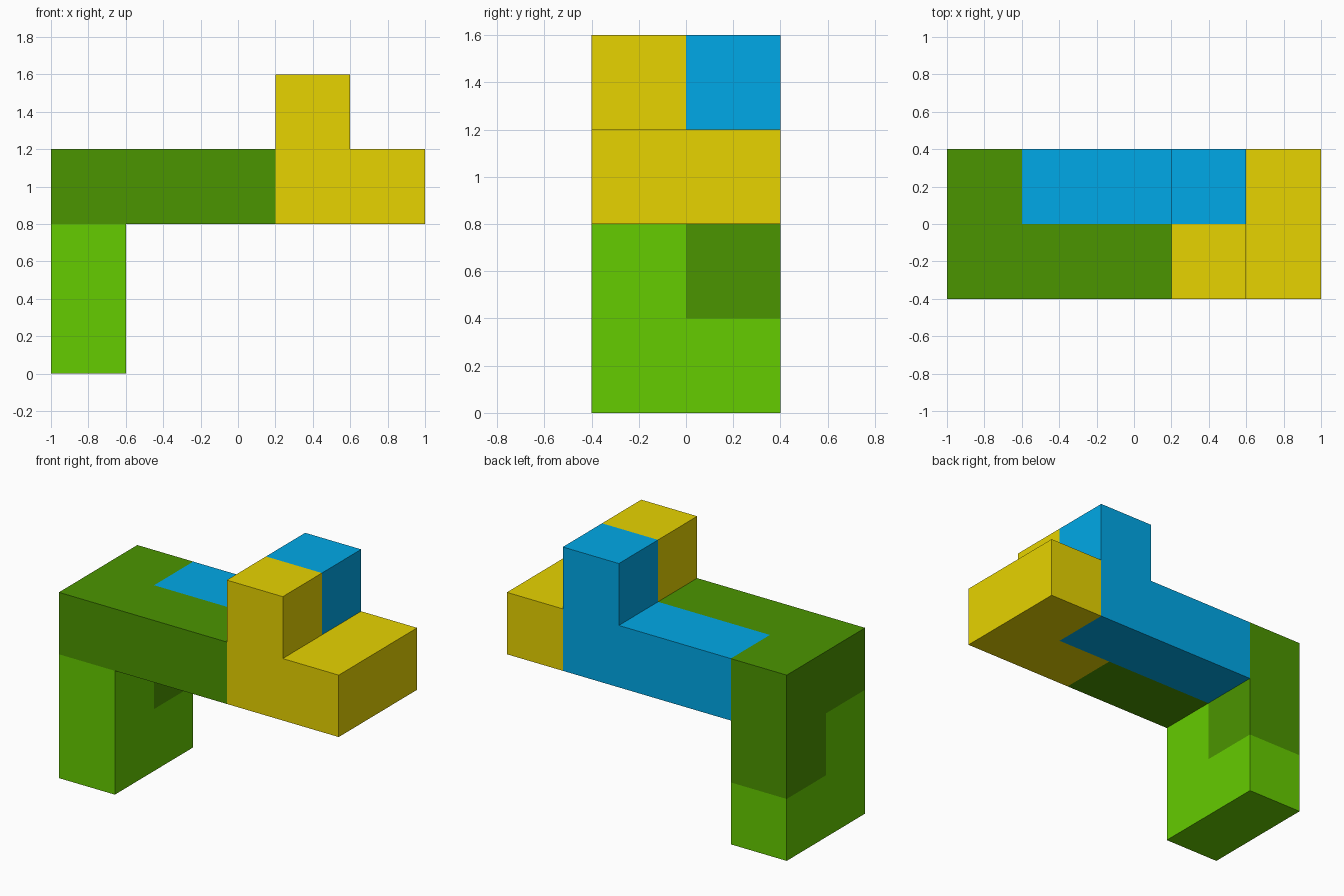
import bpy, bmesh
from mathutils import Vector

if "Cube" in bpy.data.objects:
    bpy.data.objects.remove(bpy.data.objects["Cube"])

U = 0.4                              # cube size
ORIGIN = Vector((-1.0, -0.4, 0.0))   # corner of cell (0, 0, 0)


def srgb(*rgb):
    def lin(c):
        c /= 255
        return c / 12.92 if c <= 0.04045 else ((c + 0.055) / 1.055) ** 2.4
    return [lin(c) for c in rgb] + [1.0]


def puzzle_piece(name, colour_name, colour, cells):
    """Join unit cubes into one closed block; faces between its own cubes are left out."""
    bm = bmesh.new()
    cells = set(cells)
    for cell in cells:
        for axis in range(3):
            for side in (0, 1):
                step = [0, 0, 0]
                step[axis] = 2 * side - 1
                if tuple(c + s for c, s in zip(cell, step)) in cells:
                    continue
                corners = []
                for a, b in ((0, 0), (1, 0), (1, 1), (0, 1)):
                    p = list(cell)
                    p[axis] += side
                    p[(axis + 1) % 3] += a
                    p[(axis + 2) % 3] += b
                    corners.append(bm.verts.new(ORIGIN + Vector(p) * U))
                bm.faces.new(corners if side else corners[::-1])
    bmesh.ops.remove_doubles(bm, verts=bm.verts[:], dist=1e-4)
    bmesh.ops.dissolve_limit(bm, angle_limit=0.01, verts=bm.verts[:], edges=bm.edges[:])
    mesh = bpy.data.meshes.new(name)
    bm.to_mesh(mesh)
    bm.free()
    mat = bpy.data.materials.new(colour_name)
    mat.diffuse_color = colour
    mat.use_nodes = True
    mat.node_tree.nodes["Principled BSDF"].inputs["Base Color"].default_value = mat.diffuse_color
    mesh.materials.append(mat)
    bpy.context.collection.objects.link(bpy.data.objects.new(name, mesh))


# Cells are (x, y, z) steps: y 0 = front row, 1 = back row
puzzle_piece("foot_piece", "light green", srgb(101, 204, 0),
             [(0, 0, 1), (0, 0, 0), (0, 1, 0)])
puzzle_piece("corner_beam_piece", "dark green", srgb(75, 149, 0),
             [(0, 0, 2), (1, 0, 2), (2, 0, 2), (0, 1, 2), (0, 1, 1)])
puzzle_piece("back_beam_piece", "blue", srgb(0, 174, 239),
             [(1, 1, 2), (2, 1, 2), (3, 1, 2), (3, 1, 3)])
puzzle_piece("end_piece", "yellow", srgb(235, 215, 0),
             [(3, 0, 3), (3, 0, 2), (4, 0, 2), (4, 1, 2)])
